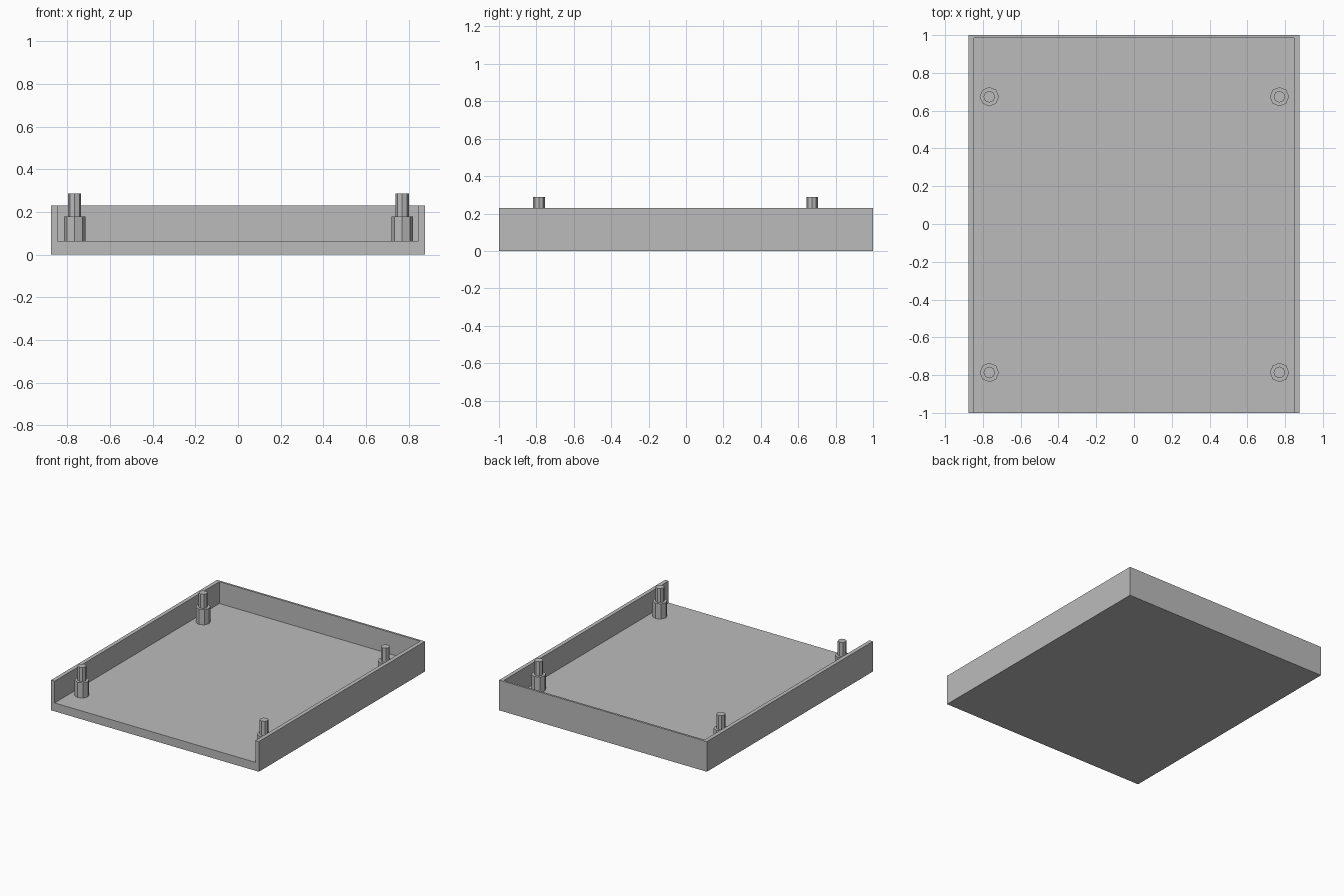
import bpy
import bmesh
from mathutils import Matrix

cube = bpy.data.objects.get("Cube")
if cube:
    bpy.data.objects.remove(cube, do_unlink=True)

grey = bpy.data.materials.new("plain_grey")
grey.use_nodes = True
colour = (0.5, 0.5, 0.5, 1)
grey.diffuse_color = colour
grey.node_tree.nodes["Principled BSDF"].inputs["Base Color"].default_value = colour

HALF_X, HALF_Y = 0.876, 1.0
INNER_X, INNER_BACK = 0.846, 0.984
FLOOR, RIM = 0.064, 0.23


def finish(name, bm):
    bmesh.ops.recalc_face_normals(bm, faces=bm.faces)
    mesh = bpy.data.meshes.new(name)
    bm.to_mesh(mesh)
    bm.free()
    mesh.materials.append(grey)
    obj = bpy.data.objects.new(name, mesh)
    bpy.context.collection.objects.link(obj)


def extrude_outline(name, outline, bottom, top):
    bm = bmesh.new()
    face = bm.faces.new([bm.verts.new((x, y, bottom)) for x, y in outline])
    result = bmesh.ops.extrude_face_region(bm, geom=[face], use_keep_orig=True)
    verts = [v for v in result["geom"] if isinstance(v, bmesh.types.BMVert)]
    bmesh.ops.translate(bm, vec=(0, 0, top - bottom), verts=verts)
    finish(name, bm)


def cylinder(name, x, y, radius, sides, bottom, top):
    bm = bmesh.new()
    bmesh.ops.create_cone(bm, cap_ends=True, segments=sides, radius1=radius,
                          radius2=radius, depth=top - bottom,
                          matrix=Matrix.Translation((x, y, (bottom + top) / 2)))
    finish(name, bm)


# Tray: one U-shaped wall, open at the front, over a flat base
extrude_outline("tray_base", [(-HALF_X, -HALF_Y), (HALF_X, -HALF_Y),
                              (HALF_X, HALF_Y), (-HALF_X, HALF_Y)], 0, FLOOR)
extrude_outline("tray_wall", [(-HALF_X, -HALF_Y), (-INNER_X, -HALF_Y),
                              (-INNER_X, INNER_BACK), (INNER_X, INNER_BACK),
                              (INNER_X, -HALF_Y), (HALF_X, -HALF_Y),
                              (HALF_X, HALF_Y), (-HALF_X, HALF_Y)], FLOOR, RIM)

# Four stepped standoffs
for side, x in (("right", -0.766), ("left", 0.77)):
    for end, y in (("front", -0.786), ("back", 0.674)):
        cylinder(f"{end}_{side}_standoff", x, y, 0.051, 8, FLOOR, 0.18)
        cylinder(f"{end}_{side}_peg", x, y, 0.031, 8, 0.18, 0.288)
